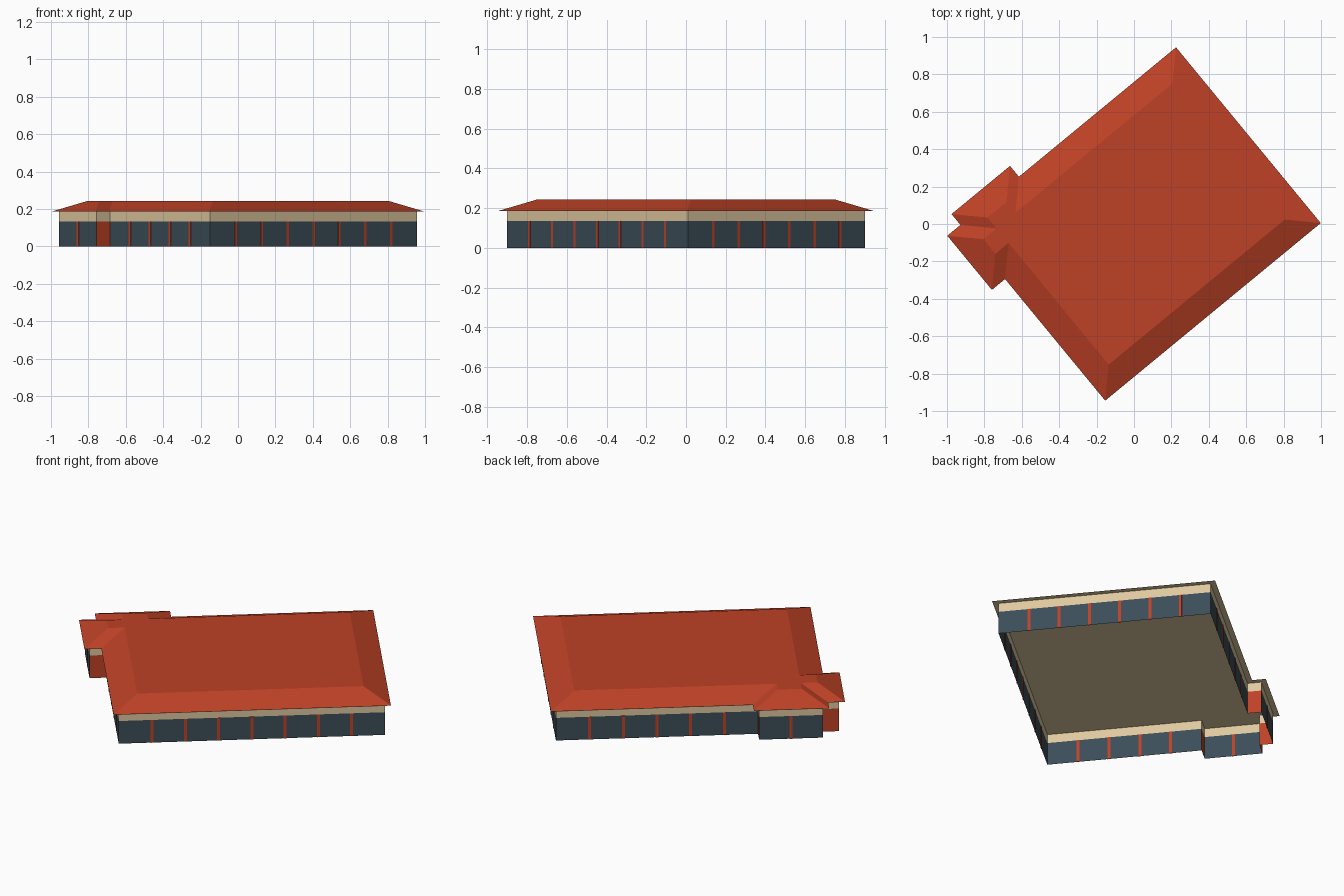
import bpy, bmesh, math
from mathutils import Vector

if "Cube" in bpy.data.objects:
    bpy.data.objects.remove(bpy.data.objects["Cube"])


def material(name, rgb):
    lin = [((c / 255 + 0.055) / 1.055) ** 2.4 for c in rgb]
    m = bpy.data.materials.new(name)
    m.diffuse_color = (*lin, 1)
    m.use_nodes = True
    m.node_tree.nodes["Principled BSDF"].inputs["Base Color"].default_value = m.diffuse_color
    return m


RED = material("brick red", (190, 65, 38))
BEIGE = material("beige", (222, 200, 158))
BLUE = material("dark glass blue", (60, 77, 88))

# Building axes, turned on the plan
U = Vector((0.636, -0.772))
V = Vector((0.772, 0.636))

# Eave outline (along U, along V) and window panes on the side that follows; 0 = door wall
PLAN = [(-0.59, 0.777, 7), (0.627, 0.777, 8), (0.627, -0.716, 5), (-0.215, -0.716, 0),
        (-0.215, -0.807, 2), (-0.59, -0.807, 0), (-0.59, -0.716, 0), (-0.665, -0.716, 2),
        (-0.665, -0.311, 0), (-0.59, -0.311, 6)]
EAVE = [U * a + V * b + Vector((0, -0.005)) for a, b, _ in PLAN]
Z_BAND, Z_EAVE, Z_TOP = 0.134, 0.186, 0.243


def inset(poly, d):
    """Move every side of a clockwise right-angled outline inwards by d."""
    out = []
    for i, p in enumerate(poly):
        e0 = (p - poly[i - 1]).normalized()
        e1 = (poly[(i + 1) % len(poly)] - p).normalized()
        out.append(p + d * (Vector((e0.y, -e0.x)) + Vector((e1.y, -e1.x))))
    return out


def finish(name, bm, mats):
    me = bpy.data.meshes.new(name)
    bm.to_mesh(me)
    bm.free()
    for m in mats:
        me.materials.append(m)
    ob = bpy.data.objects.new(name, me)
    bpy.context.collection.objects.link(ob)
    return ob


def ring(bm, poly, z):
    return [bm.verts.new((p.x, p.y, z)) for p in poly]


def side_faces(bm, low, high):
    n = len(low)
    return [bm.faces.new((low[(i + 1) % n], low[i], high[i], high[(i + 1) % n])) for i in range(n)]


# Hipped roof with flat top and flat beige ceiling below
bm = bmesh.new()
low = ring(bm, EAVE, Z_EAVE)
high = ring(bm, inset(EAVE, 0.137), Z_TOP)
side_faces(bm, low, high)
bm.faces.new(high[::-1])
bm.faces.new(low).material_index = 1
finish("roof", bm, [RED, BEIGE])

# Walls: glass or door panels below, beige band above
WALL = inset(EAVE, 0.03)
bm = bmesh.new()
rings = [ring(bm, WALL, z) for z in (0, Z_BAND, Z_EAVE)]
for i, f in enumerate(side_faces(bm, rings[0], rings[1])):
    f.material_index = 0 if PLAN[i][2] else 1
for f in side_faces(bm, rings[1], rings[2]):
    f.material_index = 2
finish("walls", bm, [BLUE, RED, BEIGE])

# Red mullions between the window panes
bm = bmesh.new()
for i, p in enumerate(WALL):
    q = WALL[(i + 1) % len(WALL)]
    panes = PLAN[i][2]
    d = (q - p).normalized() * 0.008
    n = Vector((-d.y, d.x)).normalized() * 0.002
    for k in range(1, panes):
        c = p.lerp(q, k / panes)
        foot = [c - d + n, c + d + n, c + d - n, c - d - n]
        a, b = ring(bm, foot, 0), ring(bm, foot, Z_BAND)
        side_faces(bm, a, b)
        bm.faces.new(a)
        bm.faces.new(b[::-1])
finish("window_mullions", bm, [RED])
